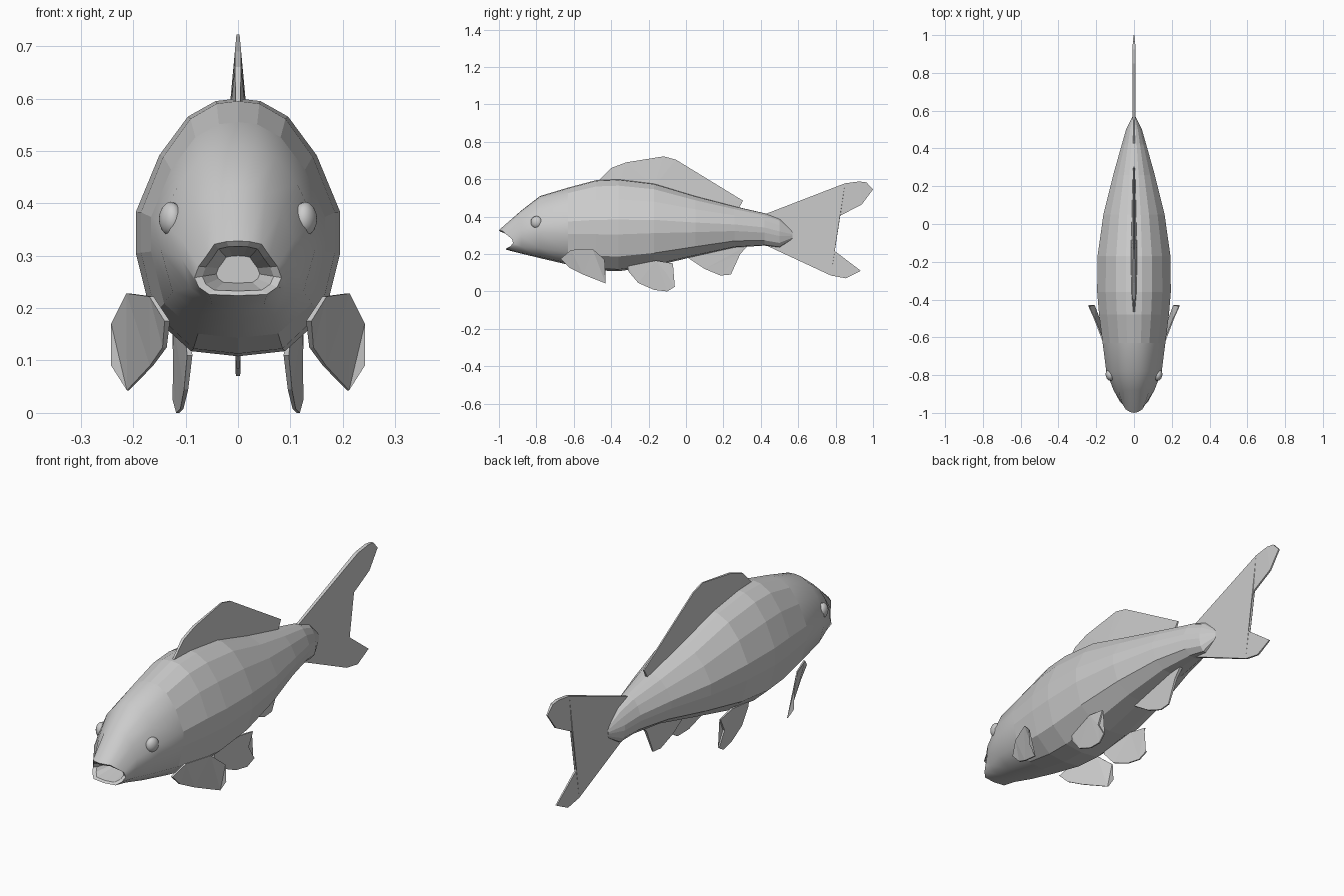
import bpy, bmesh, math
from mathutils import Vector


def finish(bm, name, smooth=None):
    bmesh.ops.recalc_face_normals(bm, faces=bm.faces)
    for f in bm.faces:
        f.smooth = bool(smooth and smooth(f))
    me = bpy.data.meshes.new(name)
    bm.to_mesh(me)
    bm.free()
    ob = bpy.data.objects.new(name, me)
    bpy.context.collection.objects.link(ob)
    return ob


def mirrored(half):
    # half ring runs top to bottom on +x; first and last points lie on the centre line
    return half + [(-x, y, z) for x, y, z in half[-2:0:-1]]


# body: one cross-section lofted along y, starting inside the open mouth
section = [(0, 1), (.22, .99), (.49, .93), (.77, .78), (1, .56),
           (1, .40), (.85, .16), (.46, .02), (0, 0)]
rows = [  # y, top, bottom, half width
    (-.88, .433, .202, .108), (-.78, .51, .178, .147), (-.63, .555, .143, .166),
    (-.48, .595, .113, .185), (-.36, .60, .108, .195), (-.17, .577, .135, .193),
    (.05, .51, .188, .162), (.26, .455, .235, .11), (.42, .418, .245, .065),
    (.50, .388, .235, .042), (.57, .325, .28, .008)]
lip = [(0, -1, .328), (.022, -.995, .327), (.045, -.98, .322), (.06, -.955, .30),
       (.075, -.93, .28), (.083, -.925, .258), (.075, -.94, .24),
       (.055, -.96, .226), (0, -.965, .224)]


def inner_lip(s, dy, flat):
    return [(x * s, (y + dy) * (1 - flat) - .86 * flat, .272 + (z - .272) * s)
            for x, y, z in lip]


halves = [inner_lip(.5, 0, 1), inner_lip(.82, .008, 0), lip]
halves += [[(u * w, y, b + v * (t - b)) for u, v in section] for y, t, b, w in rows]

bm = bmesh.new()
rings = [[bm.verts.new(p) for p in mirrored(h)] for h in halves]
n = len(rings[0])
for a, b in zip(rings, rings[1:]):
    for i in range(n):
        bm.faces.new((a[i], a[(i + 1) % n], b[(i + 1) % n], b[i]))
bm.faces.new(rings[0])
bm.faces.new(rings[-1])
head = set()
for r in rings[2:6]:
    head.update(r)
finish(bm, "body", lambda f: all(v in head for v in f.verts))


def fin(name, pts, sides=(1,)):
    # pts: x, y, z, half thickness; a thin closed slab, thickened along x
    bm = bmesh.new()
    for s in sides:
        a = [bm.verts.new((s * x + t, y, z)) for x, y, z, t in pts]
        b = [bm.verts.new((s * x - t, y, z)) for x, y, z, t in pts]
        fa = [bm.faces.new(a), bm.faces.new(b[::-1])]
        m = len(pts)
        for i in range(m):
            j = (i + 1) % m
            bm.faces.new((a[i], b[i], b[j], a[j]))
        bmesh.ops.triangulate(bm, faces=fa)
    return finish(bm, name)


def flat_fin(name, pts):
    return fin(name, [(0, y, z, t) for y, z, t in pts])


# fins on the centre line
flat_fin("dorsal_fin", [
    (-.475, .585, .004), (-.40, .66, .006), (-.32, .69, .006), (-.12, .722, .003),
    (-.055, .705, .003), (.305, .485, .003), (.28, .44, .006), (.05, .49, .012),
    (-.17, .56, .018), (-.36, .58, .014)])
flat_fin("tail_fin", [
    (.42, .412, .006), (.85, .578, .008), (.925, .588, .008), (.965, .583, .006),
    (1.0, .545, .003), (.94, .465, .004), (.825, .405, .004), (.765, .345, .004),
    (.755, .29, .004), (.79, .22, .004), (.935, .11, .003), (.855, .07, .004),
    (.775, .085, .005), (.42, .25, .006)])
flat_fin("anal_fin", [
    (0, .21, .008), (0, .187, .008), (.10, .12, .006), (.185, .085, .003),
    (.24, .09, .003), (.265, .145, .004), (.29, .20, .006), (.335, .25, .008)])

# paired fins
fin("pectoral_fins", [
    (.135, -.67, .175, .005), (.165, -.615, .222, .004), (.21, -.50, .228, .003),
    (.24, -.435, .17, .002), (.24, -.43, .09, .002), (.21, -.43, .043, .002),
    (.165, -.55, .09, .003), (.14, -.62, .125, .004)], (1, -1))
fin("pelvic_fins", [
    (.095, -.31, .135, .005), (.092, -.31, .11, .005), (.099, -.255, .045, .004),
    (.107, -.17, .008, .003), (.115, -.10, 0, .003), (.122, -.06, .025, .003),
    (.12, -.10, .09, .004), (.122, -.07, .15, .003), (.118, -.16, .165, .005)], (1, -1))

# eyes and nostrils
for s, side in ((1, "right"), (-1, "left")):
    bpy.ops.mesh.primitive_uv_sphere_add(segments=16, ring_count=8, radius=1,
                                         location=(s * .128, -.80, .37),
                                         rotation=(0, math.pi / 2, 0))
    eye = bpy.context.object
    eye.name = side + "_eye"
    eye.scale = (.033, .031, .022)
    eye.rotation_euler = (0, math.pi / 2, s * -.25)
    bpy.ops.object.shade_smooth()
    bpy.ops.mesh.primitive_torus_add(major_segments=10, minor_segments=5,
                                     major_radius=.009, minor_radius=.004,
                                     location=(s * .032, -.937, .362),
                                     rotation=(math.radians(60), 0, s * .5))
    bpy.context.object.name = side + "_nostril"
    bpy.ops.object.shade_smooth()
